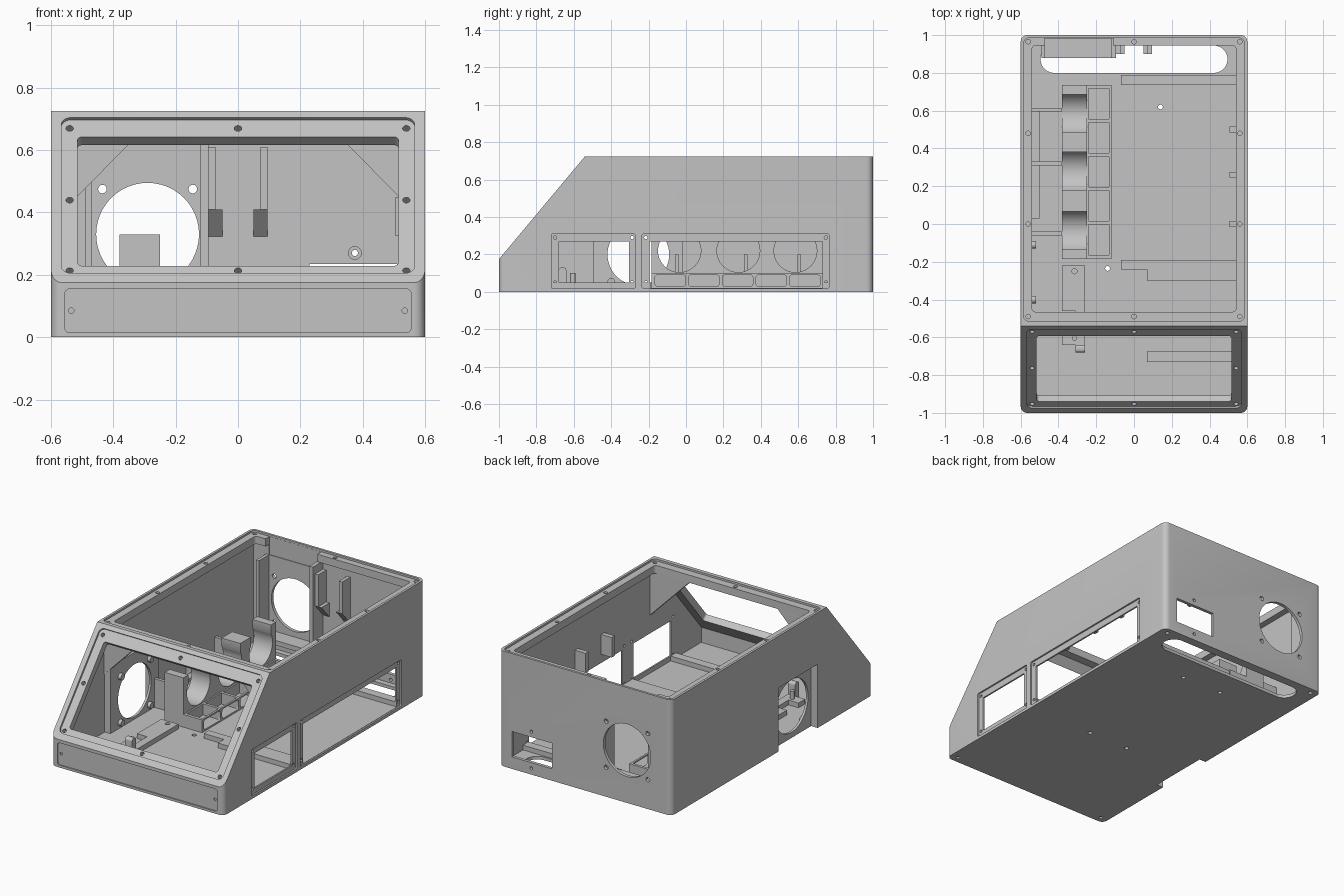
import bpy, bmesh, math
from mathutils import Matrix, Vector

if "Cube" in bpy.data.objects:
    bpy.data.objects.remove(bpy.data.objects["Cube"], do_unlink=True)

mat = bpy.data.materials.new("light grey plastic")
mat.use_nodes = True
GREY = (0.55, 0.55, 0.55, 1)
mat.diffuse_color = GREY
mat.node_tree.nodes["Principled BSDF"].inputs["Base Color"].default_value = GREY


def frame(u, v, origin=(0, 0, 0)):
    u, v = Vector(u).normalized(), Vector(v).normalized()
    m = Matrix((u, v, u.cross(v))).transposed().to_4x4()
    m.translation = origin
    return m


# Drawing planes: across, up, outward
TOP = frame((1, 0, 0), (0, 1, 0))
FRONT = frame((1, 0, 0), (0, 0, 1))
SIDE = frame((0, 1, 0), (0, 0, 1))
SLOPE = frame((1, 0, 0), (0, 0.46, 0.55), (0, -1, 0.175))


def prism(bm, plane, pts, d0, d1):
    low = [bm.verts.new(plane @ Vector((a, b, d0))) for a, b in pts]
    high = [bm.verts.new(plane @ Vector((a, b, d1))) for a, b in pts]
    bm.faces.new(low[::-1])
    bm.faces.new(high)
    for i in range(len(pts)):
        j = (i + 1) % len(pts)
        bm.faces.new((low[i], low[j], high[j], high[i]))


def slab(plane, u0, u1, v0, v1, d0, d1, r=0.0, seg=6):
    """Rectangle with rounded corners, given as a prism"""
    if not r:
        return plane, [(u0, v0), (u1, v0), (u1, v1), (u0, v1)], d0, d1
    pts = []
    for k, (a, b) in enumerate([(u1 - r, v1 - r), (u0 + r, v1 - r), (u0 + r, v0 + r), (u1 - r, v0 + r)]):
        for s in range(seg + 1):
            t = math.pi / 2 * (k + s / seg)
            p = (a + r * math.cos(t), b + r * math.sin(t))
            if not pts or math.dist(p, pts[-1]) > 1e-5:
                pts.append(p)
    if math.dist(pts[0], pts[-1]) < 1e-5:
        pts.pop()
    return plane, pts, d0, d1


def disc(plane, a, b, r, d0, d1, seg=3):
    return slab(plane, a - r, a + r, b - r, b + r, d0, d1, r, seg)


def box(x0, x1, y0, y1, z0, z1):
    return slab(TOP, x0, x1, y0, y1, z0, z1)


def make(name, *shapes):
    bm = bmesh.new()
    for s in shapes:
        prism(bm, *s)
    bmesh.ops.recalc_face_normals(bm, faces=bm.faces)
    me = bpy.data.meshes.new(name)
    bm.to_mesh(me)
    bm.free()
    me.materials.append(mat)
    ob = bpy.data.objects.new(name, me)
    bpy.context.collection.objects.link(ob)
    return ob


def cut(ob, *shapes):
    tool = make("cutter", *shapes)
    tool.hide_render = True
    mod = ob.modifiers.new("cut", "BOOLEAN")
    mod.operation, mod.solver, mod.object = "DIFFERENCE", "EXACT", tool
    bpy.context.view_layer.objects.active = ob
    bpy.ops.object.modifier_apply(modifier=mod.name)
    bpy.data.objects.remove(tool, do_unlink=True)


# Enclosure shell with sloped front and hollow inside
body = make("enclosure", slab(TOP, -0.6, 0.6, -1, 1, 0, 0.725, 0.035))
cut(body, slab(SLOPE, -2, 2, -1, 2, 0, 2))
inside = [(-0.98, 0.02), (0.98, 0.02), (0.98, 0.665), (-0.52, 0.665), (-0.98, 0.115)]
cut(body, (SIDE, inside, -0.58, 0.58))

# Top lid seat, opening and the gap in the rear rim
cut(body, slab(TOP, -0.585, 0.585, -0.515, 0.985, 0.713, 0.8, 0.03))
cut(body, slab(TOP, -0.54, 0.54, -0.465, 0.945, 0.6, 0.8, 0.02))
cut(body, box(-0.47, -0.11, 0.9, 0.984, 0.6, 0.8))

# Sloped panel seat and opening
cut(body, slab(SLOPE, -0.567, 0.567, 0.04, 0.69, -0.012, 0.1, 0.03))
cut(body, slab(SLOPE, -0.515, 0.515, 0.08, 0.62, -0.12, 0.1, 0.015))

# Front plate seat, side window seats and windows
cut(body, slab(FRONT, -0.555, 0.555, 0.015, 0.155, 0.992, 1.1, 0.015))
for y0, y1, low in ((-0.72, -0.27, 0.05), (-0.235, 0.765, 0.02)):
    cut(body, slab(SIDE, y0, y1, 0.018, 0.31, 0.59, 0.7, 0.01))
    cut(body, slab(SIDE, y0 + 0.04, y1 - 0.035, low, 0.27, 0.5, 0.7))

# Rear openings, floor slot and the side fan notch
cut(body, disc(FRONT, -0.29, 0.33, 0.165, -1.1, -0.9, 12),
    slab(FRONT, 0.23, 0.51, 0.075, 0.235, -1.1, -0.9))
cut(body, slab(TOP, -0.495, 0.495, 0.8, 0.945, -0.1, 0.1, 0.0725, 10))
fan_notch = box(-0.7, -0.555, -0.45, -0.06, -0.1, 0.4)
cut(body, fan_notch)

# Screw holes
edge = (-0.56, 0.56)
holes = [disc(TOP, x, y, 0.012, 0.69, 0.8) for x in edge for y in (-0.49, 0, 0.48, 0.965)]
holes += [disc(TOP, 0, y, 0.012, 0.69, 0.8) for y in (-0.49, 0.965)]
holes += [disc(SLOPE, x, v, 0.012, -0.04, 0.1) for x in (-0.54, 0, 0.54) for v in (0.06, 0.655)]
holes += [disc(SLOPE, x, 0.355, 0.012, -0.04, 0.1) for x in (-0.54, 0.54)]
holes += [disc(FRONT, x, 0.085, 0.009, 0.985, 1.1) for x in (-0.535, 0.535)]
holes += [disc(TOP, x, y, 0.013, -0.1, 0.1) for x in (-0.14, 0.14) for y in (-0.235, 0.62)]
holes += [disc(TOP, x, y, 0.012, -0.1, 0.012) for x in (-0.55, 0.55) for y in (-0.96, 0.96)]
holes += [disc(FRONT, -0.29 + a, 0.33 + b, 0.014, -1.1, -0.9) for a in (-0.145, 0.145) for b in (-0.145, 0.145)]
holes += [disc(FRONT, 0.375, z, 0.01, -1.1, -0.9) for z in (0.04, 0.27)]
holes += [disc(SIDE, y, z, 0.009, 0.57, 0.7) for y in (-0.7, -0.288, -0.215, 0.748) for z in (0.05, 0.29)]
cut(body, *holes)

# Side fan housing with its bolt bosses
housing = make("side_fan_housing", box(-0.582, -0.54, -0.495, -0.015, 0.002, 0.44))
cut(housing, fan_notch)
cut(housing, disc(SIDE, -0.255, 0.2, 0.165, -0.7, -0.5, 12))
make("side_fan_bosses", *[disc(SIDE, -0.255 + a, 0.2 + b, 0.02, -0.542, -0.52)
                          for a in (-0.145, 0.145) for b in (-0.145, 0.145)])

# Rear fan rails and shelf
make("rear_fan_rails", box(-0.49, -0.47, 0.88, 0.982, 0.1, 0.6),
     box(-0.12, -0.095, 0.88, 0.982, 0.1, 0.66))
make("rear_fan_shelf", box(-0.47, -0.12, 0.88, 0.982, 0.1, 0.13))

# Rear wall hooks with sloped underside
for name, x0, side in (("left_hook", 0.05, 1), ("right_hook", -0.095, 0)):
    strip = x0 + 0.022 * side
    make(name + "_strip", box(strip, strip + 0.023, 0.9, 0.982, 0.41, 0.61))
    make(name + "_wedge", (SIDE, [(0.982, 0.32), (0.982, 0.41), (0.9, 0.41)], x0, x0 + 0.045))
boss = make("socket_boss", disc(FRONT, 0.375, 0.27, 0.022, -0.982, -0.95, 5))
cut(boss, disc(FRONT, 0.375, 0.27, 0.01, -1.1, -0.9))

# Corner gussets under the front rim
for s, name in ((-1, "right_gusset"), (1, "left_gusset")):
    make(name, (FRONT, [(s * 0.58, 0.385), (s * 0.58, 0.67), (s * 0.3, 0.67)], 0.47, 0.5))

# Cradle beam with three round saddles
cradle = make("cradle_beam", box(-0.38, -0.25, -0.185, 0.735, 0.02, 0.33))
for y in (-0.035, 0.28, 0.585):
    cut(cradle, disc(SIDE, y, 0.22, 0.115, -0.5, -0.1, 8))
    cut(cradle, box(-0.5, -0.1, y - 0.1, y + 0.1, 0.25, 0.5))

# Socket rack with five bays
rack = make("socket_rack", box(-0.25, -0.12, -0.185, 0.735, 0.02, 0.1))
for i in range(5):
    y = -0.165 + 0.18 * i
    cut(rack, box(-0.24, -0.132, y, y + 0.162, 0.03, 0.2))
    cut(rack, slab(SIDE, y, y + 0.162, 0.03, 0.09, -0.14, -0.1, 0.012))

# Wall brackets beside the cradle
make("cradle_fins", *[box(-0.582, -0.38, y, y + 0.02, 0.02, 0.2) for y in (-0.06, 0.31, 0.595)])
make("cradle_shelf", box(-0.5, -0.38, 0.33, 0.595, 0.08, 0.1), box(-0.54, -0.5, 0.03, 0.31, 0.08, 0.1))

# Front floor tray
tray = make("front_tray", box(-0.38, -0.26, -0.46, -0.22, 0.015, 0.05), box(-0.38, -0.26, -0.64, -0.575, 0.015, 0.05),
            box(-0.31, -0.26, -0.91, -0.64, 0.015, 0.05), box(-0.31, -0.26, -0.575, -0.46, 0.015, 0.05))
cut(tray, *[disc(TOP, -0.315, y, 0.014, 0.03, 0.1) for y in (-0.25, -0.605)])
make("tray_tab", slab(SIDE, -0.68, -0.64, 0.02, 0.13, -0.31, -0.26, 0.015))

# Floor rails and window posts on the left wall
make("floor_rails", box(-0.07, 0.582, -0.24, -0.19, 0.015, 0.05), box(0.07, 0.582, -0.3, -0.24, 0.015, 0.05),
     box(-0.07, 0.582, 0.735, 0.79, 0.015, 0.05), box(0.07, 0.582, -0.73, -0.675, 0.015, 0.05))
make("window_posts", *[box(0.505, 0.582, y - 0.015, y + 0.015, 0.325, 0.45) for y in (0, 0.26, 0.5)])

# Smooth the rounded edges, keep the rest sharp
bpy.ops.object.select_all(action="DESELECT")
for ob in bpy.context.scene.objects:
    if ob.type == "MESH" and mat.name in ob.data.materials:
        ob.select_set(True)
        bpy.context.view_layer.objects.active = ob
bpy.ops.object.shade_smooth_by_angle(angle=math.radians(32))
